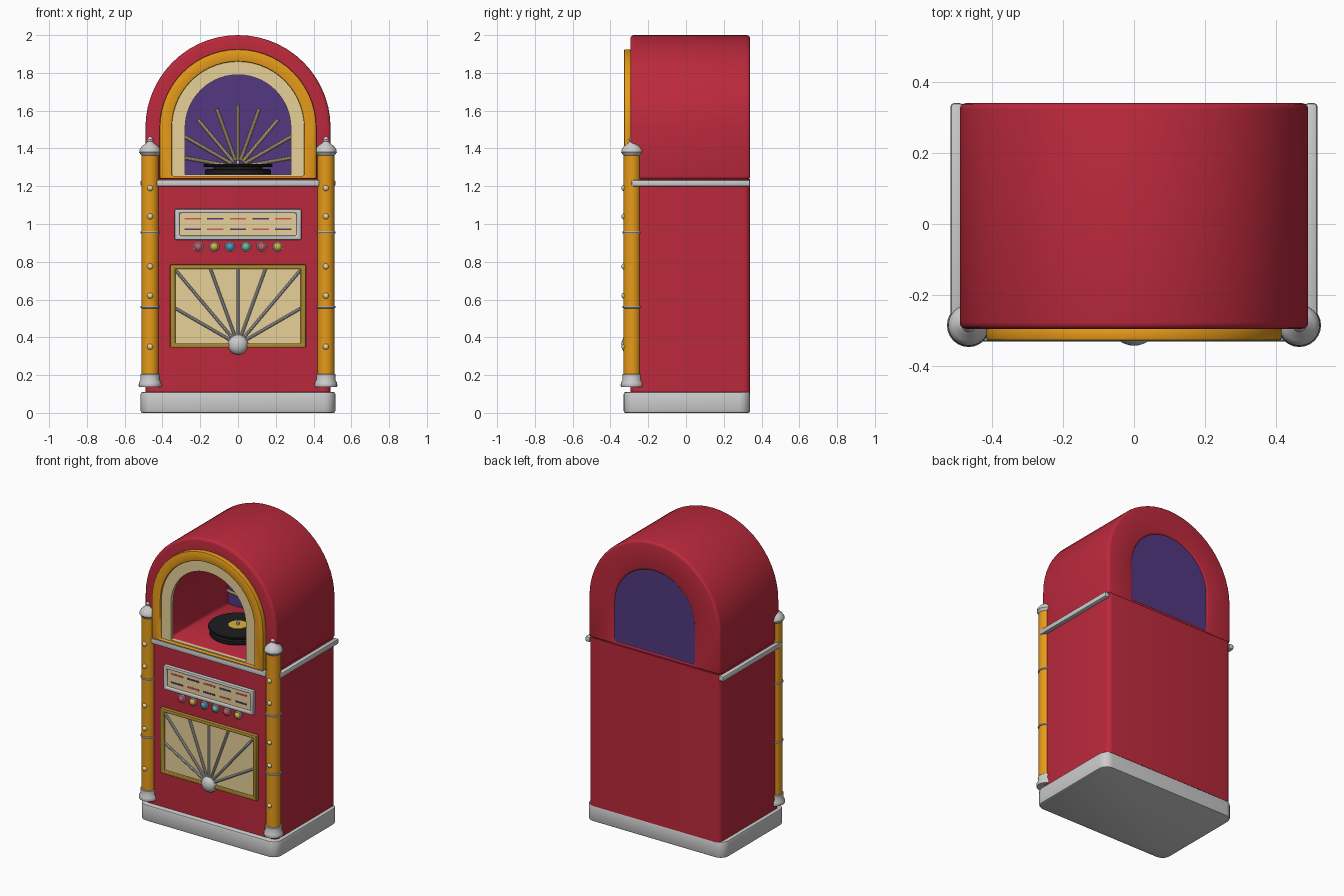
import bpy, bmesh
from math import sin, cos, pi, radians
from mathutils import Vector, Matrix

if "Cube" in bpy.data.objects:
    bpy.data.objects.remove(bpy.data.objects["Cube"])


def mat(name, r, g, b):
    m = bpy.data.materials.new(name)
    m.diffuse_color = (r, g, b, 1)
    m.use_nodes = True
    m.node_tree.nodes["Principled BSDF"].inputs["Base Color"].default_value = m.diffuse_color
    return m


RED = mat("red", 0.50, 0.022, 0.045)
GOLD = mat("gold", 0.80, 0.33, 0.01)
BRASS = mat("brass", 0.42, 0.25, 0.03)
CREAM = mat("cream", 0.80, 0.64, 0.32)
PURPLE = mat("purple", 0.085, 0.04, 0.22)
BLACK = mat("black", 0.012, 0.012, 0.014)
PINK = mat("pink", 0.65, 0.10, 0.14)
BLUE = mat("blue", 0.05, 0.35, 0.55)
GREEN = mat("green", 0.15, 0.50, 0.35)
YELLOW = mat("yellow", 0.70, 0.45, 0.05)


def finish(name, bm, m=None, bevel=0, segs=2, pick=None):
    bmesh.ops.recalc_face_normals(bm, faces=bm.faces)
    if bevel:
        edges = [e for e in bm.edges if e.calc_face_angle(0) > 0.7 and (pick is None or pick(e))]
        bmesh.ops.bevel(bm, geom=edges, offset=bevel, segments=segs, profile=0.5, affect='EDGES')
    me = bpy.data.meshes.new(name)
    bm.to_mesh(me)
    bm.free()
    ob = bpy.data.objects.new(name, me)
    bpy.context.collection.objects.link(ob)
    if m:
        me.materials.append(m)
    bpy.ops.object.select_all(action='DESELECT')
    ob.select_set(True)
    bpy.context.view_layer.objects.active = ob
    bpy.ops.object.shade_smooth_by_angle(angle=radians(35))
    return ob


def slab(name, outer, y0, y1, m=None, inner=None, bevel=0, segs=2):
    """Extrude an (x, z) outline along y; an inner outline makes it a frame."""
    bm = bmesh.new()
    n = len(outer)
    ring = lambda pts, y: [bm.verts.new((x, y, z)) for x, z in pts]
    a, b = ring(outer, y0), ring(outer, y1)
    pairs = [(a, b)]
    if inner:
        c, d = ring(inner, y0), ring(inner, y1)
        pairs += [(c, d), (a, c), (b, d)]
    else:
        bm.faces.new(a)
        bm.faces.new(b)
    for p, q in pairs:
        for i in range(n):
            j = (i + 1) % n
            bm.faces.new((p[i], p[j], q[j], q[i]))
    return finish(name, bm, m, bevel, segs)


def arch(r, bottom, n=28, zc=1.51):
    return [(-r, bottom), (r, bottom)] + [(r * cos(pi * i / n), zc + r * sin(pi * i / n)) for i in range(n + 1)]


def rect(x0, x1, z0, z1):
    return [(x0, z0), (x1, z0), (x1, z1), (x0, z1)]


def block(name, x, y0, y1, z0, z1, m=None, corner=0, edge=0):
    """Box centred on x = 0 with rounded upright corners and softened rims."""
    bm = bmesh.new()
    bmesh.ops.create_cube(bm, size=1)
    for v in bm.verts:
        v.co = (v.co.x * 2 * x, (y0 + y1) / 2 + v.co.y * (y1 - y0), (z0 + z1) / 2 + v.co.z * (z1 - z0))
    up = [e for e in bm.edges if abs(e.verts[0].co.z - e.verts[1].co.z) > 1e-4]
    bmesh.ops.bevel(bm, geom=up, offset=corner, segments=5, profile=0.5, affect='EDGES')
    return finish(name, bm, m, edge)


def lathe(name, profile, loc, m=None, seg=24, facing_front=False):
    """Revolve (radius, height) points; optionally tip the axis to -y."""
    bm = bmesh.new()
    rings = [[bm.verts.new((r * cos(2 * pi * i / seg), r * sin(2 * pi * i / seg), h)) for i in range(seg)]
             for r, h in profile]
    for p, q in zip(rings, rings[1:]):
        for i in range(seg):
            j = (i + 1) % seg
            bm.faces.new((p[i], p[j], q[j], q[i]))
    bm.faces.new(rings[0])
    bm.faces.new(rings[-1])
    if facing_front:
        bm.transform(Matrix.Rotation(pi / 2, 4, 'X'))
    bm.transform(Matrix.Translation(loc))
    return finish(name, bm, m)


def bar(name, p, q, r, m=None):
    p, q = Vector(p), Vector(q)
    bm = bmesh.new()
    bmesh.ops.create_cone(bm, cap_ends=True, segments=10, radius1=r, radius2=r, depth=(q - p).length)
    bm.transform(Matrix.Translation((p + q) / 2) @ (q - p).to_track_quat('Z', 'Y').to_matrix().to_4x4())
    return finish(name, bm, m)


def dome(r, h, n=5):
    return [(max(r * cos(pi / 2 * i / n), 0.001), h * sin(pi / 2 * i / n)) for i in range(n + 1)]


FRONT = -0.295

# Cabinet: plinth, lower body, open arched hood
block("plinth", 0.515, -0.33, 0.34, 0, 0.11, None, 0.06, 0.01)
block("lower_body", 0.49, FRONT, 0.34, 0.105, 1.237, RED, 0.035, 0)
slab("arched_hood", arch(0.49, 1.235), FRONT, 0.34, RED, arch(0.295, 1.26), 0.018, 3)

# Front arches and back panel
slab("gold_arch", arch(0.415, 1.24), -0.328, FRONT + 0.005, GOLD, arch(0.35, 1.255), 0.007)
slab("cream_arch", arch(0.352, 1.25), -0.315, FRONT + 0.005, CREAM, arch(0.28, 1.262))
slab("back_panel", arch(0.30, 1.25), 0.315, 0.333, PURPLE)

# Sunburst on the back panel
for k in range(-4, 5):
    a = radians(20 * k)
    bar("sunburst_ray", (0.04 * sin(a), 0.31, 1.30 + 0.04 * cos(a)),
        (0.33 * sin(a), 0.31, 1.30 + 0.33 * cos(a)), 0.009, CREAM)

# Turntable
lathe("turntable", [(0.17, 1.258), (0.175, 1.265), (0.175, 1.285), (0.165, 1.292)], (0, 0, 0), BLACK, 40)
lathe("turntable_hub", [(0.13, 1.29), (0.13, 1.305)], (0, 0, 0), BLACK, 32)
lathe("record", [(0.18, 1.302), (0.183, 1.306), (0.183, 1.313), (0.18, 1.317)], (0, 0, 0), BLACK, 40)
lathe("record_label", [(0.06, 1.315), (0.06, 1.32)], (0, 0, 0), YELLOW)
lathe("spindle", [(0.008, 1.315), (0.008, 1.335), (0.003, 1.34)], (0, 0, 0), None, 12)

# Chrome belt
slab("belt_front", rect(-0.43, 0.43, 1.198, 1.234), -0.318, FRONT + 0.01, None, None, 0.008)
for s in (-1, 1):
    x0, x1 = sorted((s * 0.48, s * 0.516))
    slab("belt_side", rect(x0, x1, 1.198, 1.234), -0.29, 0.34, None, None, 0.01)

# Corner columns
for s in (-1, 1):
    px, py = s * 0.465, -0.285
    lathe("column", [(0.046, 0.15), (0.046, 1.385)], (px, py, 0), GOLD)
    lathe("column_foot", [(0.058, 0.137), (0.061, 0.145), (0.059, 0.16), (0.051, 0.175), (0.052, 0.203),
                          (0.048, 0.207)], (px, py, 0))
    lathe("column_cap", [(0.046, 1.363), (0.05, 1.368), (0.058, 1.38), (0.057, 1.392), (0.044, 1.412),
                         (0.02, 1.43), (0.016, 1.437), (0.019, 1.447), (0.012, 1.46)], (px, py, 0))
    for z in (0.56, 0.955):
        lathe("column_ring", [(0.044, z - 0.007), (0.05, z - 0.005), (0.052, z), (0.05, z + 0.005),
                              (0.044, z + 0.007)], (px, py, 0))
    for z in (0.35, 0.62, 0.775, 1.04, 1.19):
        lathe("column_stud", dome(0.016, 0.014), (px, py - 0.043, z), CREAM, 12, True)

# Selection panel with title strips
slab("title_frame", rect(-0.335, 0.335, 0.915, 1.08), -0.32, FRONT + 0.005, None,
     rect(-0.31, 0.31, 0.938, 1.057), 0.008)
slab("title_card", rect(-0.315, 0.315, 0.933, 1.062), -0.306, FRONT + 0.005, CREAM)
for row, z in enumerate((1.028, 0.972)):
    for i in range(5):
        x = 0.12 * (i - 2)
        slab("title_strip", rect(x - 0.043, x + 0.043, z - 0.005, z + 0.005), -0.309, -0.3,
             (PINK, PURPLE)[(i + row) % 2])

# Selection buttons
for i, m in enumerate((PINK, YELLOW, BLUE, GREEN, PINK, YELLOW)):
    loc = (0.084 * (i - 2.5), FRONT, 0.88)
    lathe("button_ring", [(0.027, -0.005), (0.027, 0.008), (0.023, 0.011)], loc, None, 20, True)
    lathe("button", [(0.02, 0)] + [(r, h + 0.012) for r, h in dome(0.02, 0.012)], loc, m, 20, True)

# Speaker grille with fan of bars
slab("speaker_frame", rect(-0.36, 0.36, 0.345, 0.785), -0.32, FRONT + 0.005, BRASS,
     rect(-0.332, 0.332, 0.368, 0.762), 0.006)
slab("speaker_cloth", rect(-0.34, 0.34, 0.36, 0.77), -0.304, FRONT + 0.005, CREAM)
for k in range(-3, 4):
    a = radians(20 * k)
    t = min(0.33 / max(abs(sin(a)), 0.01), 0.402 / cos(a))
    bar("speaker_bar", (0, -0.309, 0.362), (t * sin(a), -0.309, 0.362 + t * cos(a)), 0.008)
lathe("speaker_boss", dome(0.054, 0.04, 7), (0, -0.302, 0.362), None, 24, True)
